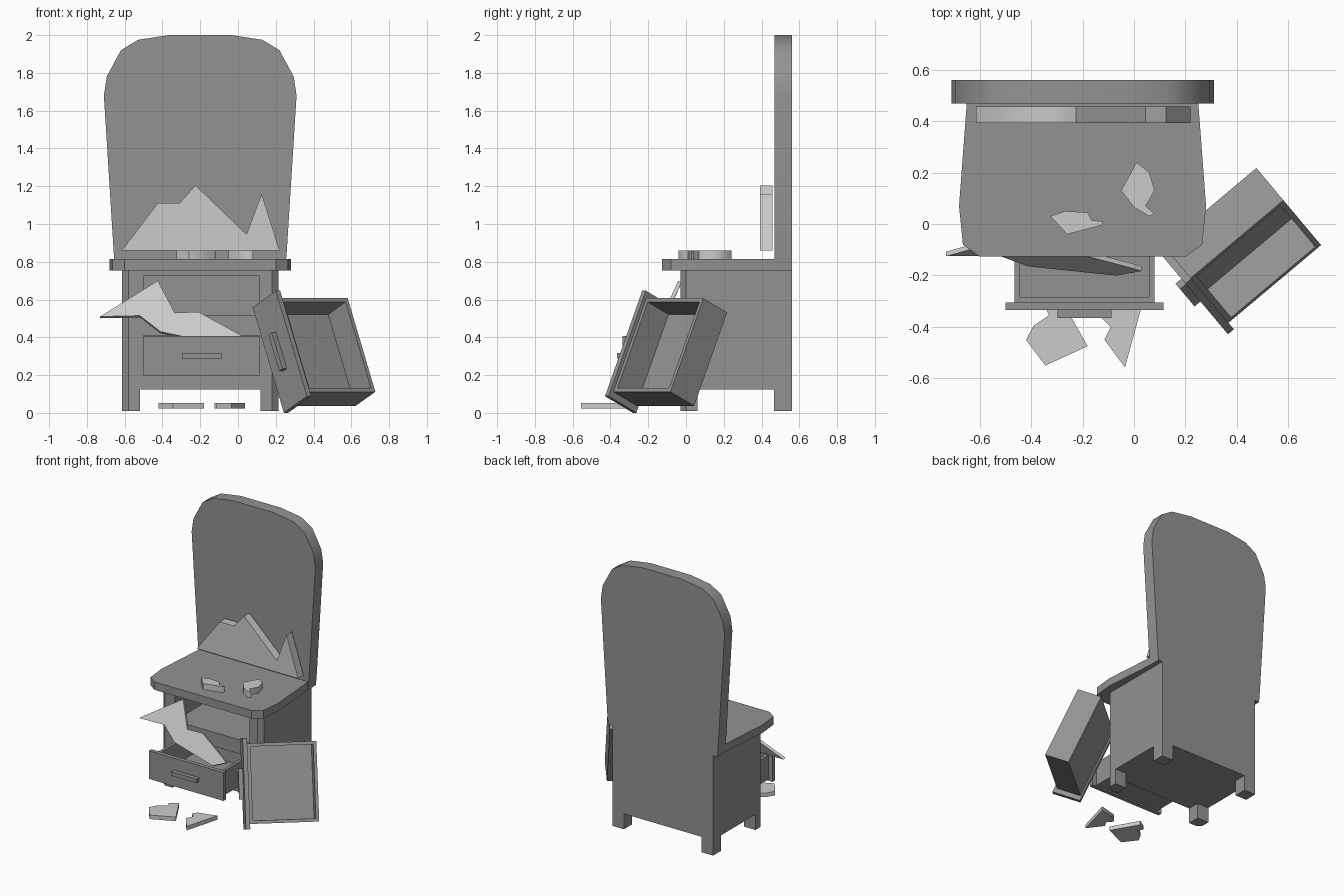
import bpy, bmesh, math
from mathutils import Matrix, Vector

if "Cube" in bpy.data.objects:
    bpy.data.objects.remove(bpy.data.objects["Cube"])

# Dark wood for the furniture; mirror pieces keep the default grey
WOOD = bpy.data.materials.new("dark_wood")
WOOD.diffuse_color = (0.29, 0.29, 0.29, 1)
WOOD.use_nodes = True
WOOD.node_tree.nodes["Principled BSDF"].inputs["Base Color"].default_value = WOOD.diffuse_color


def add_object(name, bm, mat=None, smooth=None):
    bmesh.ops.recalc_face_normals(bm, faces=bm.faces[:])
    me = bpy.data.meshes.new(name)
    bm.to_mesh(me)
    bm.free()
    ob = bpy.data.objects.new(name, me)
    bpy.context.collection.objects.link(ob)
    if mat:
        me.materials.append(mat)
    if smooth:
        me.shade_smooth()
        me.set_sharp_from_angle(angle=math.radians(smooth))
    return ob


def add_box(bm, x0, x1, y0, y1, z0, z1):
    m = Matrix.Translation(((x0 + x1) / 2, (y0 + y1) / 2, (z0 + z1) / 2))
    m = m @ Matrix.Diagonal((x1 - x0, y1 - y0, z1 - z0, 1))
    bmesh.ops.create_cube(bm, size=1, matrix=m)


def prism(name, pts, offset, mat=None, smooth=None):
    bm = bmesh.new()
    face = bm.faces.new([bm.verts.new(p) for p in pts])
    res = bmesh.ops.extrude_face_region(bm, geom=[face], use_keep_orig=True)
    verts = [g for g in res["geom"] if isinstance(g, bmesh.types.BMVert)]
    bmesh.ops.translate(bm, verts=verts, vec=Vector(offset))
    return add_object(name, bm, mat, smooth)


def flat_prism(name, pts, z0, z1, mat=None, smooth=None):
    return prism(name, [(x, y, z0) for x, y in pts], (0, 0, z1 - z0), mat, smooth)


def upright_prism(name, pts, y0, y1, mat=None, smooth=None):
    return prism(name, [(x, y0, z) for x, z in pts], (0, y1 - y0, 0), mat, smooth)


CX = -0.2  # centre line of the furniture


def mirrored(half):
    """Complete a half outline (dx, v) around the centre line."""
    return [(CX + d, v) for d, v in half] + [(CX - d, v) for d, v in reversed(half)]


# Tall back board
upright_prism("back_board", mirrored([
    (0.45, 0.755), (0.458, 0.85), (0.51, 1.68), (0.495, 1.78), (0.42, 1.92),
    (0.33, 1.975), (0.165, 2.0)]), 0.468, 0.56, WOOD, 60)

# Table top with clipped front corners
flat_prism("table_top", mirrored([
    (0.45, 0.47), (0.48, 0.07), (0.465, -0.08), (0.40, -0.127)]), 0.755, 0.815, WOOD)

# Cabinet body with two drawer cavities
cabinet = flat_prism("cabinet", mirrored([
    (0.415, 0.56), (0.415, 0.0), (0.38, -0.03)]), 0.125, 0.755, WOOD)
bm = bmesh.new()
for z in (0.2, 0.515):
    add_box(bm, -0.5, 0.115, -0.1, 0.48, z, z + 0.21)
cutter = add_object("drawer_cutter", bm, WOOD)
cutter.hide_render = True
cutter.hide_viewport = True
mod = cabinet.modifiers.new("cavities", "BOOLEAN")
mod.object = cutter
mod.operation = "DIFFERENCE"
mod.solver = "EXACT"

# Four short legs
for side, s in (("left", -1), ("right", 1)):
    flat_prism("front_leg_" + side, [(CX + s * d, y) for d, y in (
        (0.415, 0.06), (0.415, 0.0), (0.38, -0.03), (0.32, -0.03), (0.32, 0.06))],
        0.01, 0.125, WOOD)
    flat_prism("back_leg_" + side, [(CX + s * d, y) for d, y in (
        (0.415, 0.56), (0.415, 0.465), (0.32, 0.465), (0.32, 0.56))], 0.01, 0.125, WOOD)


# Drawers: front face at local y = 0, opening towards local +z
def drawer(name, matrix):
    bm = bmesh.new()
    w, t, d, zb, zt = 0.2725, 0.022, 0.5, 0.01, 0.19
    add_box(bm, -0.3075, 0.3075, 0, 0.03, 0, 0.21)
    add_box(bm, -w, w, 0.03, d, zb, zb + t)
    add_box(bm, -w, w, d - t, d, zb + t, zt)
    for a, b in ((-w, -w + t), (w - t, w)):
        add_box(bm, a, b, 0.03, d - t, zb + t, zt)
    add_box(bm, -w + t, w - t, 0.03, 0.03 + t, zb + t, zt)
    add_box(bm, -0.105, 0.105, -0.03, 0, 0.09, 0.12)
    add_object(name, bm, WOOD).matrix_world = matrix


drawer("open_drawer", Matrix.Translation((-0.1925, -0.335, 0.198)))

# Fallen drawer: turned about z, then rolled on its side
drawer("fallen_drawer", Matrix.Translation((0.16, -0.184, 0.28))
       @ Matrix.Rotation(math.radians(-50), 4, "Z")
       @ Matrix.Rotation(math.radians(65.3), 4, "Y"))

# Broken mirror remains in front of the back board
upright_prism("mirror_remains", [
    (-0.615, 0.86), (-0.425, 1.11), (-0.31, 1.11), (-0.225, 1.205),
    (0.045, 0.945), (0.125, 1.16), (0.22, 0.86)], 0.393, 0.457, None, 60)

# Large shard leaning out of the open drawer
shard = [(-0.73, 0.51), (-0.425, 0.70), (-0.335, 0.53), (-0.21, 0.535), (0.0, 0.42),
         (0.03, 0.40), (-0.07, 0.36), (-0.41, 0.43), (-0.52, 0.515)]
prism("large_shard", [(x, -0.367 - 0.009 * x + 0.461 * z, z) for x, z in shard],
      (0, 0.018, -0.009))

# Shards on the table top
flat_prism("table_shard_left", [
    (-0.325, 0.03), (-0.27, 0.05), (-0.18, 0.045), (-0.165, 0.015),
    (-0.12, 0.01), (-0.125, -0.005), (-0.26, -0.04)], 0.815, 0.86, None, 60)
flat_prism("table_shard_right", [
    (0.01, 0.24), (0.06, 0.20), (0.08, 0.13), (0.045, 0.07),
    (0.08, 0.04), (0.06, 0.03), (0.0, 0.065), (-0.05, 0.13)], 0.815, 0.86, None, 60)

# Shards on the floor
flat_prism("floor_shard_left", [
    (-0.42, -0.45), (-0.39, -0.395), (-0.33, -0.355), (-0.35, -0.315), (-0.29, -0.28),
    (-0.18, -0.475), (-0.345, -0.55)], 0.022, 0.052, None, 60)
flat_prism("floor_shard_right", [
    (-0.125, -0.365), (-0.1, -0.33), (0.037, -0.295), (-0.035, -0.557),
    (-0.115, -0.45), (-0.09, -0.40)], 0.022, 0.052, None, 60)
